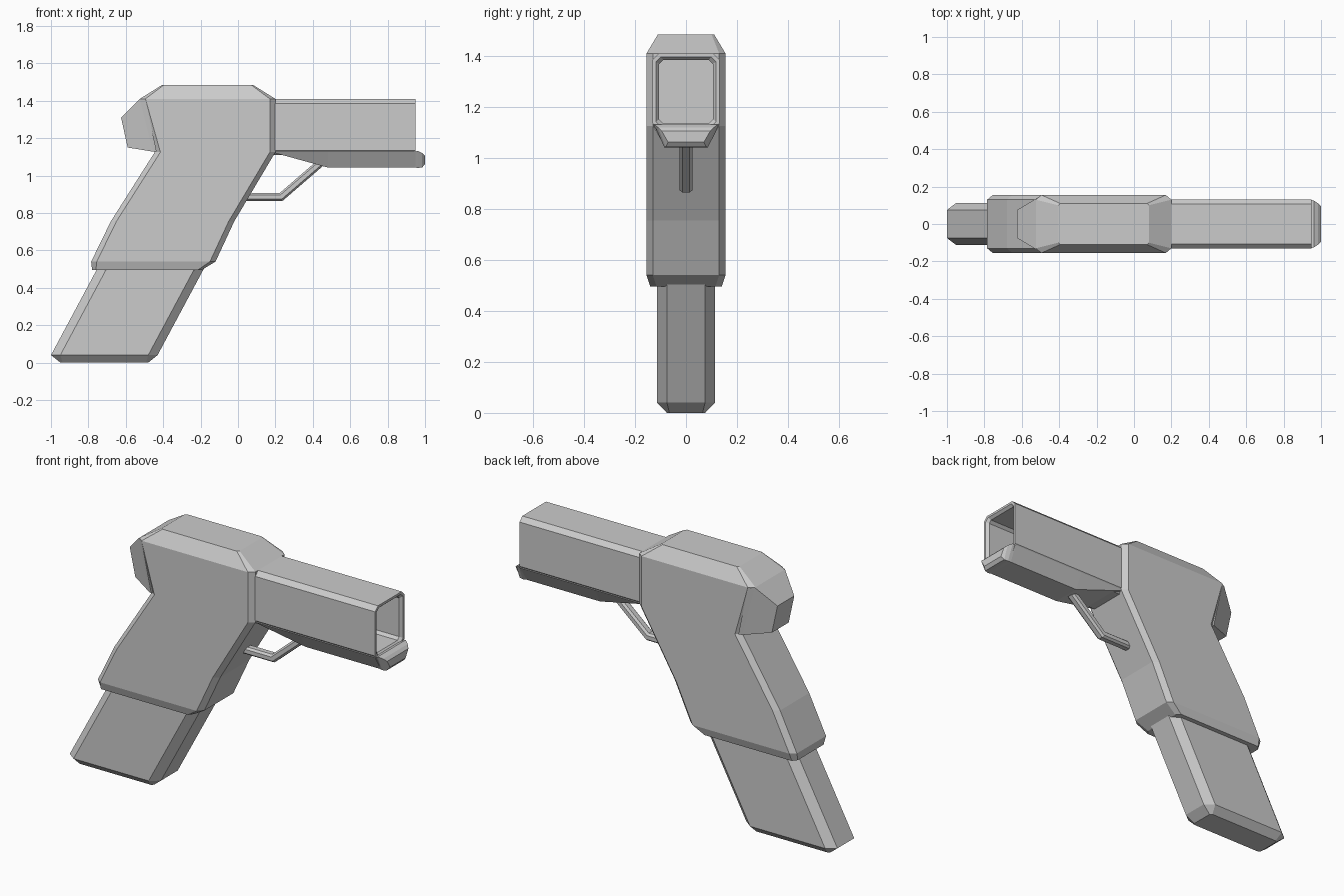
import bpy, bmesh

if "Cube" in bpy.data.objects:
    bpy.data.objects.remove(bpy.data.objects["Cube"])


def loft(name, rings):
    """Skin a list of closed rings of 3D points and cap both ends."""
    bm = bmesh.new()
    loops = [[bm.verts.new(p) for p in ring] for ring in rings]
    n = len(loops[0])
    for a, b in zip(loops, loops[1:]):
        for i in range(n):
            j = (i + 1) % n
            bm.faces.new((a[i], a[j], b[j], b[i]))
    bm.faces.new(loops[0])
    bm.faces.new(loops[-1])
    bmesh.ops.recalc_face_normals(bm, faces=bm.faces)
    mesh = bpy.data.meshes.new(name)
    bm.to_mesh(mesh)
    bm.free()
    obj = bpy.data.objects.new(name, mesh)
    bpy.context.collection.objects.link(obj)
    return obj


def octagon(u0, u1, v0, v1, cu, cv):
    """Rectangle with chamfered corners."""
    return [(u0 + cu, v0), (u1 - cu, v0), (u1, v0 + cv), (u1, v1 - cv),
            (u1 - cu, v1), (u0 + cu, v1), (u0, v1 - cv), (u0, v0 + cv)]


def level(z, x0, x1, hw, cx, cy):
    return [(x, y, z) for x, y in octagon(x0, x1, -hw, hw, cx, cy)]


# Main body with slanted grip
loft("body", [
    level(0.495, -0.78, -0.195, 0.14, 0.02, 0.025),
    level(0.54, -0.785, -0.12, 0.155, 0.03, 0.025),
    level(0.755, -0.68, -0.02, 0.155, 0.03, 0.025),
    level(1.125, -0.445, 0.20, 0.155, 0.03, 0.025),
    level(1.41, -0.525, 0.20, 0.155, 0.03, 0.025),
    level(1.485, -0.405, 0.08, 0.11, 0.01, 0.01),
])

# Magazine below the grip
loft("magazine", [
    level(0.0, -0.95, -0.48, 0.075, 0.012, 0.01),
    level(0.04, -1.0, -0.43, 0.113, 0.05, 0.038),
    level(0.60, -0.70, -0.13, 0.113, 0.05, 0.038),
])

# Rear block, tapering away from the body
def rear_ring(top, bottom, hw_top, hw_bottom):
    return [(top[0], -hw_top, top[1]), (top[0], hw_top, top[1]),
            (bottom[0], hw_bottom, bottom[1]), (bottom[0], -hw_bottom, bottom[1])]

loft("rear_block", [
    rear_ring((-0.495, 1.408), (-0.435, 1.128), 0.154, 0.154),
    rear_ring((-0.525, 1.41), (-0.455, 1.128), 0.135, 0.145),
    rear_ring((-0.625, 1.31), (-0.59, 1.15), 0.075, 0.075),
])

# Hollow square barrel
def barrel_ring(x, inset, c):
    return [(x, y, z) for y, z in octagon(-0.131 + inset, 0.131 - inset,
                                          1.11 + inset, 1.41 - inset, c, c)]

loft("barrel", [
    barrel_ring(0.15, 0, 0.025),
    barrel_ring(0.95, 0, 0.025),
    barrel_ring(0.95, 0.013, 0.02),
    barrel_ring(0.935, 0.026, 0.015),
    barrel_ring(0.22, 0.026, 0.015),
])

# Rail under the barrel, ending in a lip
def rail_ring(x, top, hw_top, bottom, hw_bottom):
    return [(x, -hw_top, top), (x, hw_top, top),
            (x, hw_bottom, bottom), (x, -hw_bottom, bottom)]

loft("under_rail", [
    rail_ring(0.17, 1.127, 0.131, 1.12, 0.125),
    rail_ring(0.20, 1.127, 0.131, 1.12, 0.125),
    rail_ring(0.48, 1.127, 0.131, 1.043, 0.082),
    rail_ring(0.95, 1.127, 0.131, 1.043, 0.082),
])
loft("front_lip", [
    rail_ring(0.94, 1.127, 0.13, 1.043, 0.082),
    rail_ring(0.962, 1.132, 0.125, 1.041, 0.085),
    rail_ring(0.985, 1.12, 0.11, 1.043, 0.08),
    rail_ring(1.0, 1.105, 0.095, 1.062, 0.07),
])

# Trigger guard: chamfered bar swept along a bent path
path = [((0.0, 0.885), (0, 1)), ((0.23, 0.885), (-0.36, 1)),
        ((0.45, 1.075), (-0.65, 0.76))]
section = octagon(-0.026, 0.026, -0.021, 0.021, 0.012, 0.01)
loft("trigger_guard", [
    [(px + nx * t, y, pz + nz * t) for y, t in section]
    for (px, pz), (nx, nz) in path
])
